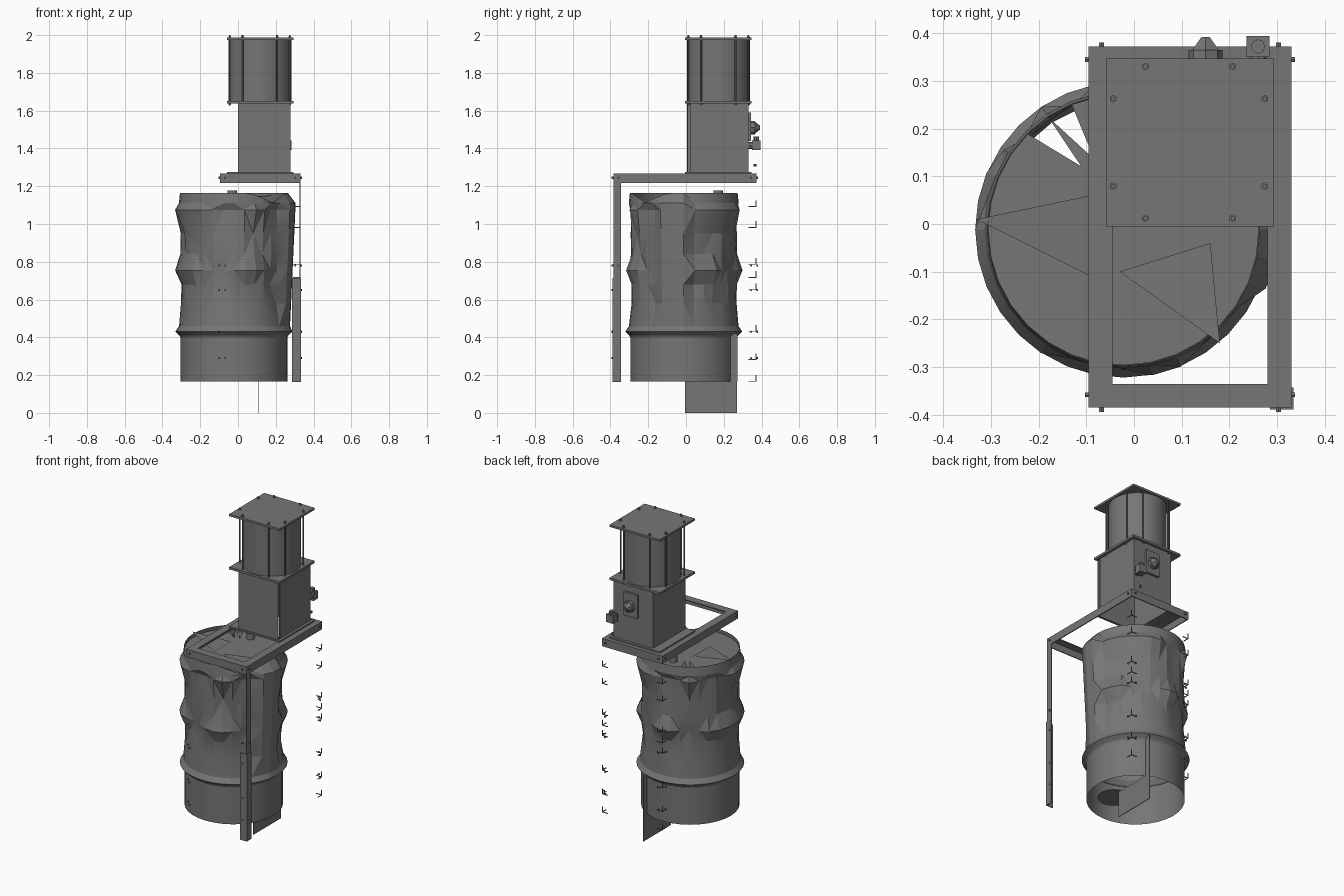
import bpy, bmesh, math, random
from mathutils import Vector, Matrix

if "Cube" in bpy.data.objects:
    bpy.data.objects.remove(bpy.data.objects["Cube"])

random.seed(4)
steel = bpy.data.materials.new("grey steel")
steel.diffuse_color = (0.18, 0.18, 0.18, 1)
steel.use_nodes = True
steel.node_tree.nodes["Principled BSDF"].inputs["Base Color"].default_value = steel.diffuse_color


def finish(bm, name, smooth=None):
    me = bpy.data.meshes.new(name)
    bm.to_mesh(me)
    bm.free()
    ob = bpy.data.objects.new(name, me)
    bpy.context.collection.objects.link(ob)
    me.materials.append(steel)
    if smooth:
        bpy.ops.object.select_all(action='DESELECT')
        ob.select_set(True)
        bpy.context.view_layer.objects.active = ob
        bpy.ops.object.shade_smooth_by_angle(angle=math.radians(smooth))
    return ob


def add_box(bm, x0, x1, y0, y1, z0, z1):
    m = Matrix.Translation(((x0 + x1) / 2, (y0 + y1) / 2, (z0 + z1) / 2)) @ \
        Matrix.Diagonal((x1 - x0, y1 - y0, z1 - z0, 1))
    bmesh.ops.create_cube(bm, size=1, matrix=m)


def boxes(name, *dims):
    bm = bmesh.new()
    for d in dims:
        add_box(bm, *d)
    return finish(bm, name)


def add_cyl(bm, p0, p1, r, n=12, r2=None):
    p0, p1 = Vector(p0), Vector(p1)
    d = p1 - p0
    m = Matrix.Translation((p0 + p1) / 2) @ d.to_track_quat('Z', 'Y').to_matrix().to_4x4()
    bmesh.ops.create_cone(bm, cap_ends=True, segments=n, radius1=r,
                          radius2=r if r2 is None else r2, depth=d.length, matrix=m)


def away(a, d):
    return abs((math.degrees(a) - d + 180) % 360 - 180)


# crumpled drum: lathed profile with dented ribs (radius, height, kind)
CX, CY, N = -0.022, -0.012, 32
prof = [(.283, .165, 'c'), (.283, .40, 'c'), (.288, .41, 'c'), (.310, .43, 'r'), (.290, .46, 'c'),
        (.280, .58, 'j'), (.281, .68, 'j'), (.311, .755, 'r'), (.283, .84, 'j'),
        (.281, .95, 'j'), (.311, 1.075, 'r'), (.291, 1.11, 'c'), (.285, 1.165, 'c')]
dents = {.43: (), .755: (-108, -38, 60, 125), 1.075: (-95, -38, 100, 150)}
bm = bmesh.new()
rings = []
for r, z, kind in prof:
    ring = []
    for i in range(N):
        a = 2 * math.pi * i / N
        rr, zz = r, z
        if kind == 'j':
            rr -= random.choice((0, 0, .004, .012))
        if kind == 'r':
            for d in dents[z]:
                if away(a, d) < 24:
                    rr = min(rr, .270 + .041 * (away(a, d) / 24) ** 2)
        # bulged flat flank on the right side
        if .43 < z < 1.12 and away(a, -8) < 16:
            rr = max(rr, .302 + .030 * (z - .43) / .65 - .012 * away(a, -8) / 16)
        # torn rim
        if z == 1.165 and away(a, -45) < 28:
            zz -= .05 * (1 - away(a, -45) / 28)
        ring.append(bm.verts.new((CX + rr * math.cos(a), CY + rr * math.sin(a), zz)))
    rings.append(ring)
for A, B in zip(rings, rings[1:]):
    for i in range(N):
        j = (i + 1) % N
        bm.faces.new((A[i], A[j], B[j], B[i]))
bmesh.ops.triangulate(bm, faces=[f for f in bm.faces if f.calc_center_median().z > .47])
finish(bm, "drum_wall", 14)

# drum lid, with one small torn sector and bent flaps
bm = bmesh.new()
LZ = 1.142
lid, inner = [[bm.verts.new((CX + r * math.cos(2 * math.pi * i / N), CY + r * math.sin(2 * math.pi * i / N), LZ))
               for i in range(N)] for r in (.284, .16)]
mid = bm.verts.new((CX, CY, LZ))
for i in range(N):
    j = (i + 1) % N
    bm.faces.new((inner[i], inner[j], mid))
    if i == 10:
        bm.faces.new((lid[j], inner[j], inner[i]))
    elif i != 11:
        bm.faces.new((lid[i], lid[j], inner[j], inner[i]))
    else:
        bm.faces.new((lid[j], inner[j], inner[i]))
for tri in (((-.33, .01, 1.165), (-.09, -.11, 1.146), (-.09, .06, 1.146)),
            ((.18, -.25, 1.15), (.16, -.04, 1.146), (-.03, -.10, 1.146))):
    bm.faces.new([bm.verts.new(p) for p in tri])
add_cyl(bm, (-.03, .17, 1.14), (-.03, .17, 1.178), .025, 12)
finish(bm, "drum_lid")

# round plate left in the open drum bottom
bm = bmesh.new()
add_cyl(bm, (.09, -.075, .166), (.09, -.075, .170), .092, 24)
finish(bm, "drum_bottom_plate")

# thin fin under the drum
boxes("bottom_fin", (.108, .112, -.005, .27, 0, .165), (.108, .112, .21, .272, .165, .42))

# angle iron top frame
X0, X1, Y0, Y1, ZT = -.095, .33, -.385, .372, 1.267
W, T = .05, .006
boxes("top_frame",
      (X0, X0 + W, Y0, Y1, ZT - T, ZT), (X1 - W, X1, Y0, Y1, ZT - T, ZT),
      (X0 + W, X1 - W, Y0, Y0 + W, ZT - T, ZT), (X0 + W, X1 - W, Y1 - W, Y1, ZT - T, ZT),
      (X0, X0 + T, Y0, Y1, 1.218, ZT - T), (X1 - T, X1, Y0, Y1, 1.218, ZT - T),
      (X0 + T, X1 - T, Y0, Y0 + T, 1.218, ZT - T), (X0 + T, X1 - T, Y1 - T, Y1, 1.218, ZT - T))

# remaining leg: flat strip above, angle iron below
boxes("front_leg_upper", (X1 - .004, X1, Y0, Y0 + .042, .70, 1.225))
boxes("front_leg_lower", (X1 - .002, X1 + .004, Y0 - .004, Y0 + .042, .163, .715),
      (X1 - .045, X1 - .002, Y0 - .004, Y0, .163, .715))

# loose bolts and tabs marking the other legs
corners = ((X0, Y0, -1, -1), (X1, Y0, 1, -1), (X1, Y1, 1, 1), (X0, Y1, -1, 1))
bm = bmesh.new()
for x, y, sx, sy in corners:
    for z in (.29, .43, .65, .78, 1.245):
        add_cyl(bm, (x - .027 * sx, y, z), (x - .027 * sx, y + .009 * sy, z), .006, 6)
        add_cyl(bm, (x, y - .027 * sy, z), (x + .008 * sx, y - .027 * sy, z), .006, 6)
finish(bm, "leg_bolts")
bm = bmesh.new()
for x, y, sx, sy in corners[2:]:
    for z in (.165, .28, .43, .65, .715, .785, .98, 1.09):
        for u, v, h in ((.04, .004, .004), (.004, .04, .004), (.004, .004, .035)):
            xs, ys = sorted((x, x - u * sx)), sorted((y, y - v * sy))
            add_box(bm, *xs, *ys, z, z + h)
finish(bm, "leg_tabs")

# square chimney box with base flange
PX0, PX1, PY0, PY1 = -.059, .294, -.005, .347
boxes("chimney_box", (0, .277, .004, .01, 1.267, 1.637), (0, .006, .01, .325, 1.267, 1.637),
      (0, .277, .325, .331, 1.267, 1.637), (.271, .277, .025, .325, 1.267, 1.637))
boxes("chimney_base_flange", (PX0, 0, PY0, PY1, 1.267, 1.276), (.277, PX1, PY0, PY1, 1.267, 1.276),
      (0, .277, PY0, .004, 1.267, 1.276), (0, .277, .331, PY1, 1.267, 1.276))

# clamped cylinder: two square plates, tube and eight tie rods
boxes("lower_plate", (PX0, PX1, PY0, PY1, 1.637, 1.651))
boxes("upper_plate", (PX0, PX1, PY0, PY1, 1.974, 1.987))
bm = bmesh.new()
add_cyl(bm, (.117, .171, 1.651), (.117, .171, 1.974), .167, 48)
finish(bm, "cylinder_tube", 30)
bm = bmesh.new()
for u, v in ((.0915, .159), (.159, .0915)):
    for sx in (-1, 1):
        for sy in (-1, 1):
            x, y = .1155 + u * sx, .171 + v * sy
            add_cyl(bm, (x, y, 1.628), (x, y, 2.0), .0045, 8)
            for z in (1.631, 1.987):
                add_cyl(bm, (x, y, z), (x, y, z + .006), .008, 6)
finish(bm, "tie_rods")

# fittings on the back of the chimney box
boxes("back_mount_plate", (.10, .195, .331, .345, 1.44, 1.59))
bm = bmesh.new()
add_cyl(bm, (.15, .345, 1.51), (.15, .365, 1.51), .036, 8)
add_cyl(bm, (.15, .365, 1.51), (.15, .392, 1.51), .032, 6, .010)
finish(bm, "igniter_knob")
bm = bmesh.new()
add_cyl(bm, (.26, .331, 1.415), (.26, .352, 1.415), .018, 8)
add_box(bm, .236, .284, .350, .394, 1.392, 1.442)
add_cyl(bm, (.26, .372, 1.442), (.26, .372, 1.462), .015, 8)
add_cyl(bm, (.26, .365, 1.305), (.26, .365, 1.318), .007, 6)
finish(bm, "side_valve")
